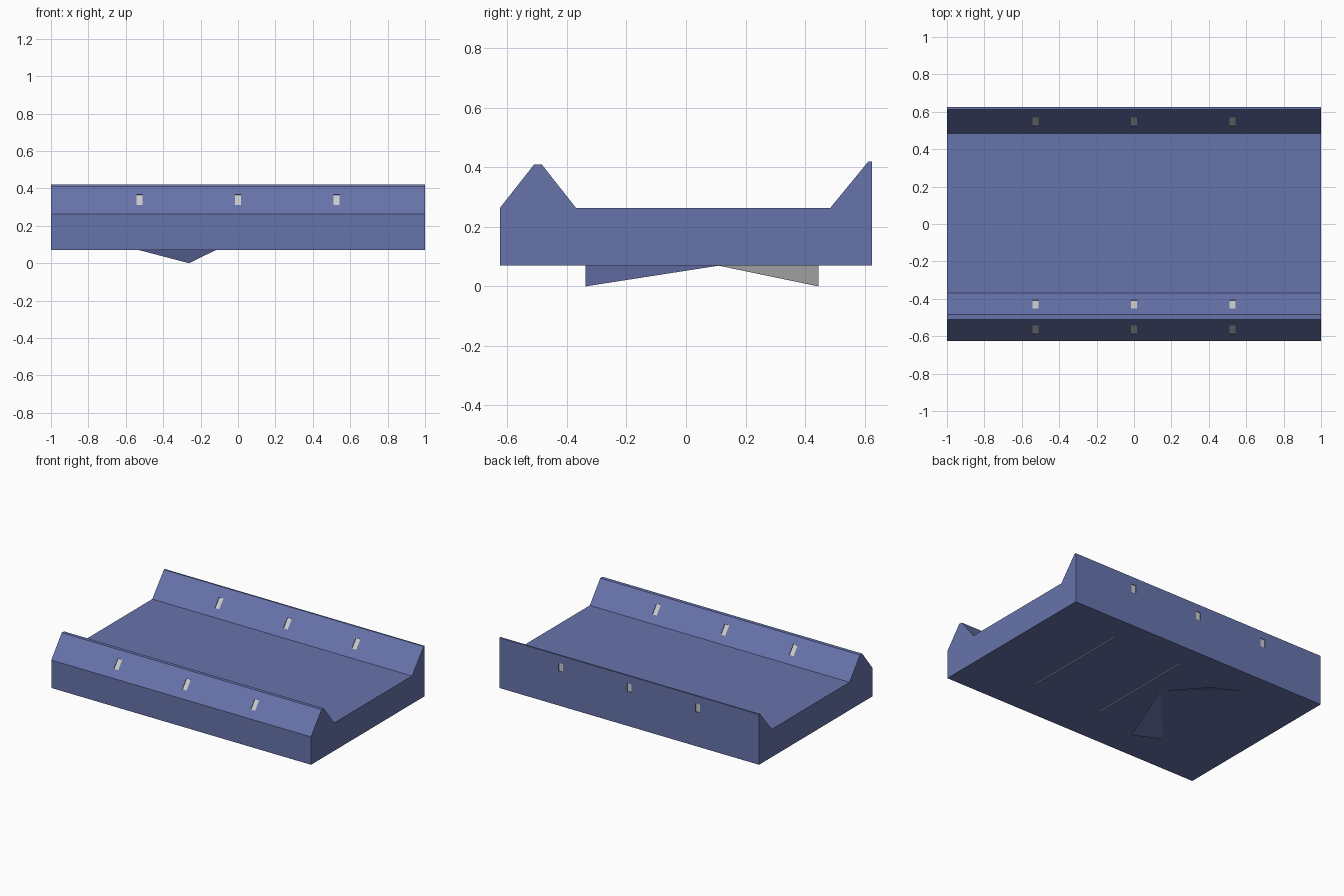
import bpy, bmesh
from mathutils import Vector

if "Cube" in bpy.data.objects:
    bpy.data.objects.remove(bpy.data.objects["Cube"])

BASE = 0.07
blue = bpy.data.materials.new("blue_paint")
blue.diffuse_color = (0.135, 0.173, 0.41, 1)
blue.use_nodes = True
blue.node_tree.nodes["Principled BSDF"].inputs["Base Color"].default_value = blue.diffuse_color
cutters = bpy.data.collections.new("cutters")
bpy.context.scene.collection.children.link(cutters)


def add_object(name, verts, faces, mat=None, fix_normals=True, coll=None):
    mesh = bpy.data.meshes.new(name)
    mesh.from_pydata(verts, [], faces)
    if fix_normals:
        bm = bmesh.new()
        bm.from_mesh(mesh)
        bmesh.ops.recalc_face_normals(bm, faces=bm.faces)
        bm.to_mesh(mesh)
        bm.free()
    if mat:
        mesh.materials.append(mat)
    obj = bpy.data.objects.new(name, mesh)
    (coll or bpy.context.scene.collection).objects.link(obj)
    return obj


def extrude_x(name, profile, x0, x1, mat=None, coll=None):
    """Prism along x from a (y, z) profile."""
    n = len(profile)
    verts = [(x, y, z) for x in (x0, x1) for y, z in profile]
    faces = [tuple(range(n)), tuple(range(n, 2 * n))]
    faces += [(i, (i + 1) % n, n + (i + 1) % n, n + i) for i in range(n)]
    return add_object(name, verts, faces, mat, coll=coll)


def recess(name, x, half, a, b, out, depth=0.005):
    """Shallow pocket between profile points a and b with a grey floor."""
    def band(inner, outer):
        return [tuple(p) for p in (a + out * inner, b + out * inner,
                                   b + out * outer, a + out * outer)]
    cut = extrude_x(name + "_cutter", band(-depth, 0.01),
                    x - half, x + half, coll=cutters)
    cut.hide_render = True
    cut.hide_viewport = False
    cut.display_type = 'WIRE'
    extrude_x(name, band(-depth - 0.004, -depth + 0.001), x - half, x + half)


# Tray body with a front ridge and a rear ledge
body = [(-0.625, BASE), (0.625, BASE), (0.625, 0.42), (0.613, 0.42),
        (0.485, 0.264), (-0.37, 0.264), (-0.485, 0.41), (-0.51, 0.41),
        (-0.625, 0.264)]
tray = extrude_x("tray_body", body, -1, 1, blue)

# Small recessed grey windows on each ridge face
ridge_faces = {
    "front_window": (body[8], body[7], -1),
    "inner_window": (body[5], body[6], 1),
    "ledge_window": (body[4], body[3], -1),
    "rear_window": (body[1], body[2], 1),
}
for name, (low, high, side) in ridge_faces.items():
    low, high = Vector(low), Vector(high)
    a, b = (low.lerp(high, (z - low.y) / (high.y - low.y)) for z in (0.31, 0.367))
    d = (high - low).normalized()
    out = Vector((d.y, -d.x)) * (1 if side > 0 else -1)
    for x in (-0.527, 0, 0.527):
        recess(name, x, 0.017, a, b, out)

# Narrow recessed strips under the tray
Y0, Y1 = -0.337, 0.445
for x in (0, 0.527):
    recess("underside_strip", x, 0.007, Vector((Y0, BASE)), Vector((Y1, BASE)),
           Vector((0, -1)))

cut = tray.modifiers.new("pockets", 'BOOLEAN')
cut.operand_type = 'COLLECTION'
cut.collection = cutters
cut.operation = 'DIFFERENCE'
cut.solver = 'EXACT'

# Folded flap hanging under the tray, with a grey lining on its rear half
z = BASE - 0.0005
flap = [(-0.527, Y0, z), (-0.262, Y0, 0), (-0.12, 0.11, z),
        (-0.262, Y1, 0), (-0.527, Y1, z)]
add_object("underside_flap", flap, [(0, 2, 1), (0, 4, 2), (4, 3, 2)], blue, False)
lining = [(x, y, z + 0.0015) for x, y, z in flap[2:]]
add_object("flap_lining", lining, [(0, 1, 2)], None, False)
